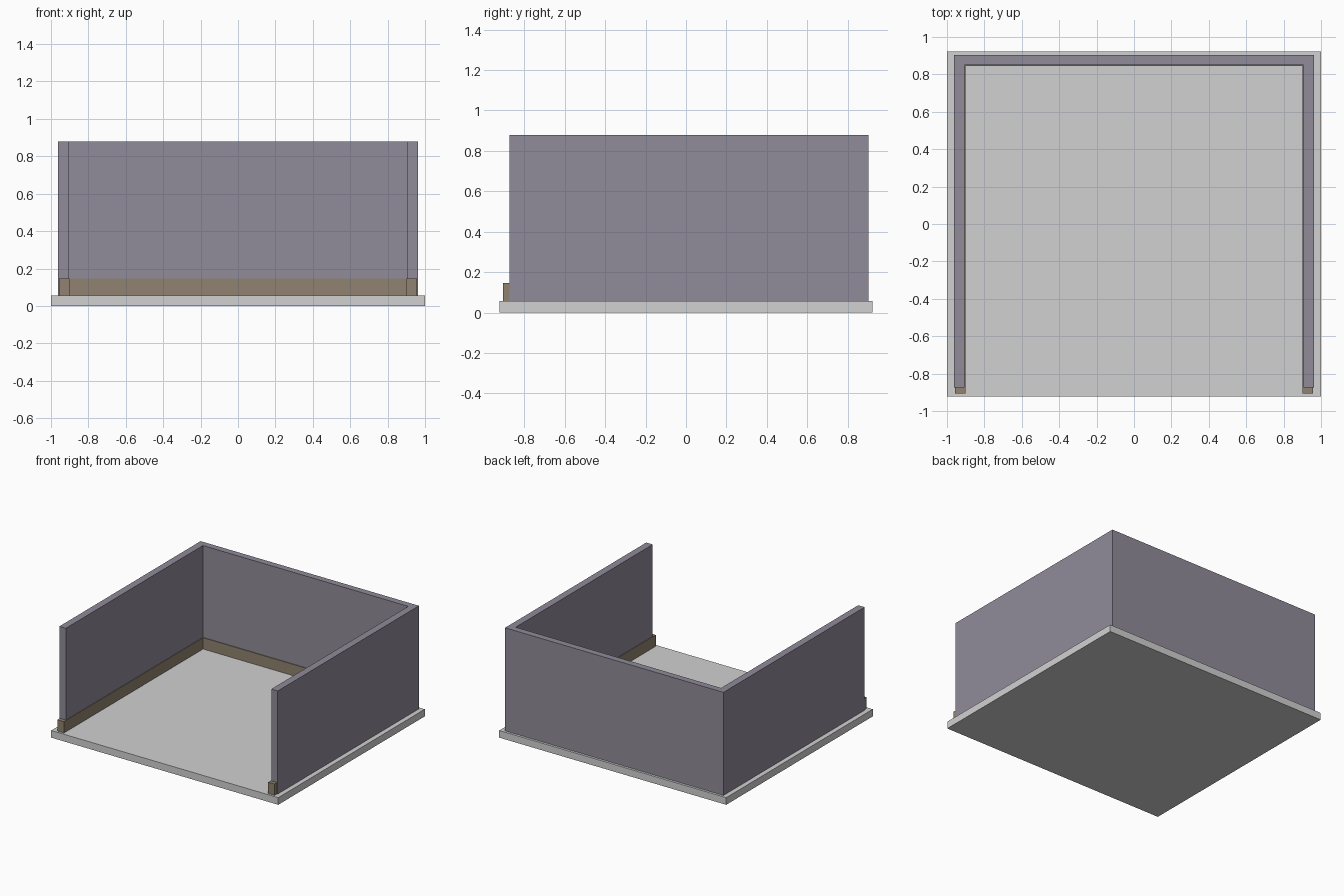
import bpy
import bmesh

if "Cube" in bpy.data.objects:
    bpy.data.objects.remove(bpy.data.objects["Cube"])


def material(name, color):
    m = bpy.data.materials.new(name)
    m.diffuse_color = (*color, 1.0)
    m.use_nodes = True
    m.node_tree.nodes["Principled BSDF"].inputs["Base Color"].default_value = m.diffuse_color
    return m


def extruded(name, outline, z0, z1, mat):
    """Extrude a flat outline from z0 up to z1."""
    bm = bmesh.new()
    base = bm.faces.new([bm.verts.new((x, y, z0)) for x, y in outline])
    top = bmesh.ops.extrude_face_region(bm, geom=[base])["geom"]
    verts = [v for v in top if isinstance(v, bmesh.types.BMVert)]
    bmesh.ops.translate(bm, verts=verts, vec=(0, 0, z1 - z0))
    bmesh.ops.recalc_face_normals(bm, faces=bm.faces)
    mesh = bpy.data.meshes.new(name)
    bm.to_mesh(mesh)
    bm.free()
    mesh.materials.append(mat)
    obj = bpy.data.objects.new(name, mesh)
    bpy.context.collection.objects.link(obj)
    return obj


def u_outline(outer, inner, front, back_inner, back):
    """U-shaped plan, open towards the front."""
    right = [(inner, back_inner), (inner, front), (outer, front), (outer, back)]
    return right + [(-x, y) for x, y in reversed(right)]


floor_grey = material("floor light grey", (0.64, 0.64, 0.64))
wall_grey = material("wall purple grey", (0.28, 0.26, 0.32))
wood_brown = material("skirting brown", (0.28, 0.225, 0.16))

FLOOR_TOP = 0.057

# Floor slab
extruded("floor", [(-1, -0.922), (1, -0.922), (1, 0.922), (-1, 0.922)],
         0, FLOOR_TOP, floor_grey)

# Two side walls and the back wall
extruded("walls", u_outline(0.962, 0.905, -0.874, 0.851, 0.903),
         FLOOR_TOP, 0.878, wall_grey)

# Skirting, slightly proud of the inner wall faces and the wall ends
extruded("skirting", u_outline(0.957, 0.9, -0.905, 0.846, 0.898),
         FLOOR_TOP, 0.147, wood_brown)
